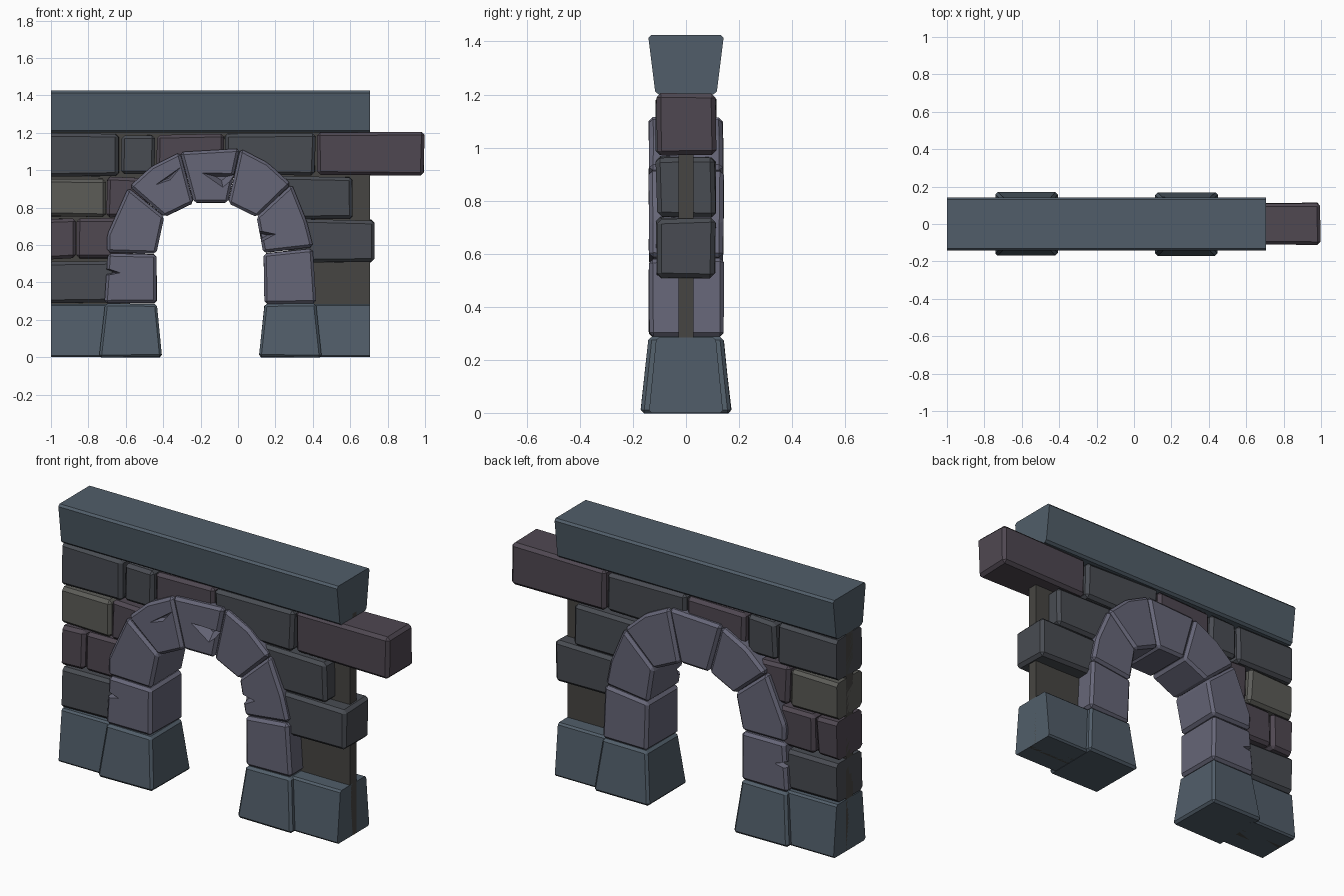
import bpy, bmesh, random
from mathutils import Vector

if "Cube" in bpy.data.objects:
    bpy.data.objects.remove(bpy.data.objects["Cube"])
random.seed(4)


def mat(name, r, g, b):
    m = bpy.data.materials.new(name)
    m.diffuse_color = tuple((c / 255) ** 2.2 for c in (r, g, b)) + (1,)
    m.use_nodes = True
    m.node_tree.nodes["Principled BSDF"].inputs["Base Color"].default_value = m.diffuse_color
    return m


SLATE = mat("slate", 82, 94, 105)
ARCH = mat("arch_stone", 102, 102, 119)
DARK = mat("dark_brick", 74, 77, 83)
PURPLE = mat("purple_brick", 80, 73, 82)
OLIVE = mat("olive_brick", 92, 92, 88)
CORE = mat("core_stone", 72, 71, 68)


def stone(name, loops, material, bevel=0.012, jitter=0.0, clip=None):
    """Join two matching loops into a solid, chamfer it, optionally slice its x ends flat."""
    bm = bmesh.new()
    a, b = [[bm.verts.new(Vector(p) + Vector([random.uniform(-jitter, jitter) for _ in p]))
             for p in loop] for loop in loops]
    n = len(a)
    bm.faces.new(a)
    bm.faces.new(b[::-1])
    for i in range(n):
        j = (i + 1) % n
        bm.faces.new((a[i], b[i], b[j], a[j]))
    bmesh.ops.recalc_face_normals(bm, faces=bm.faces)
    if bevel:
        bmesh.ops.bevel(bm, geom=bm.edges[:], offset=bevel, segments=1,
                        affect='EDGES', profile=0.5, clamp_overlap=True)
    for x, side in clip or ():
        cut = bmesh.ops.bisect_plane(bm, geom=bm.verts[:] + bm.edges[:] + bm.faces[:],
                                     plane_co=(x, 0, 0), plane_no=(side, 0, 0), clear_outer=True)
        edges = [e for e in cut['geom_cut'] if isinstance(e, bmesh.types.BMEdge)]
        bmesh.ops.holes_fill(bm, edges=edges, sides=0)
    bmesh.ops.recalc_face_normals(bm, faces=bm.faces)
    me = bpy.data.meshes.new(name)
    bm.to_mesh(me)
    bm.free()
    me.materials.append(material)
    ob = bpy.data.objects.new(name, me)
    bpy.context.collection.objects.link(ob)
    return ob


def rect(x0, x1, y, z):
    return [(x0, -y, z), (x1, -y, z), (x1, y, z), (x0, y, z)]


def slab(pts, y0, y1):
    return [[(x, y, z) for x, z in pts] for y in (y0, y1)]


ENDS = [(-1, -1), (0.705, 1)]

# Coping and plinth ends
stone("coping", [rect(-1.05, 0.75, 0.115, 1.2), rect(-1.05, 0.75, 0.143, 1.425)], SLATE, 0.012, 0, ENDS)
stone("plinth_left", [rect(-1.05, -0.70, 0.14, 0), rect(-1.05, -0.68, 0.112, 0.285)], SLATE, 0.01, 0, ENDS)
stone("plinth_right", [rect(0.41, 0.75, 0.14, 0), rect(0.39, 0.75, 0.112, 0.285)], SLATE, 0.01, 0, ENDS)

# Flared arch feet
stone("arch_foot_left", [rect(-0.742, -0.407, 0.171, 0), rect(-0.71, -0.435, 0.14, 0.286)], SLATE, 0.013, 0.002)
stone("arch_foot_right", [rect(0.113, 0.448, 0.171, 0), rect(0.142, 0.417, 0.14, 0.286)], SLATE, 0.013, 0.002)

# Thin core wall behind the masonry, following the arch
core = [(-1, 0), (-0.58, 0), (-0.58, 0.55), (-0.48, 0.83), (-0.27, 0.96), (-0.02, 0.96),
        (0.19, 0.83), (0.27, 0.55), (0.28, 0), (0.705, 0), (0.705, 1.225), (-1, 1.225)]
stone("core_wall", slab(core, -0.029, 0.029), CORE, 0)

# Bricks: x0, x1, z0, z1, colour
bricks = [
    (-1.05, -0.635, 0.97, 1.195, DARK), (-0.622, -0.447, 0.975, 1.19, DARK),
    (-0.435, -0.078, 0.97, 1.19, PURPLE), (-0.07, 0.412, 0.975, 1.195, DARK),
    (0.42, 0.995, 0.97, 1.2, PURPLE),
    (-1.05, -0.71, 0.75, 0.955, OLIVE), (-0.70, -0.48, 0.75, 0.96, PURPLE),
    (0.22, 0.61, 0.735, 0.965, DARK),
    (-1.05, -0.87, 0.525, 0.74, PURPLE), (-0.86, -0.56, 0.525, 0.74, PURPLE),
    (0.28, 0.727, 0.51, 0.735, DARK),
    (-1.05, -0.66, 0.29, 0.512, DARK),
]
for i, (x0, x1, z0, z1, m) in enumerate(bricks):
    stone(f"brick_{i + 1}", [rect(x0, x1, 0.11, z0), rect(x0, x1, 0.11, z1)], m,
          0.017, 0.006, [(-1, -1)] if x0 < -1 else None)

# Arch stones between successive joints (outer point, inner point)
outer = [(-0.717, 0.287), (-0.70, 0.556), (-0.585, 0.91), (-0.31, 1.1), (0.013, 1.115),
         (0.288, 0.925), (0.402, 0.585), (0.42, 0.285)]
inner = [(-0.433, 0.287), (-0.433, 0.553), (-0.393, 0.749), (-0.235, 0.824), (-0.054, 0.824),
         (0.1, 0.749), (0.136, 0.556), (0.142, 0.285)]
bulge = {1: (-0.70, 0.65), 2: (-0.46, 1.02), 4: (0.16, 1.04), 5: (0.37, 0.73)}
arch = []
for i in range(7):
    pts = [outer[i]] + ([bulge[i]] if i in bulge else []) + [outer[i + 1], inner[i + 1], inner[i]]
    cx, cz = (sum(p[k] for p in pts) / len(pts) for k in (0, 1))
    pts = [(cx + (x - cx) * 0.99, cz + (z - cz) * 0.99) for x, z in pts]
    arch.append(stone(f"arch_stone_{i + 1}", slab(pts, -0.14, 0.14), ARCH, 0.015, 0.003))

# Cracks: tapering wedges cut from arch stones (stone, triangle, face y, depth y)
cracks = [
    (0, [(-0.76, 0.50), (-0.61, 0.45), (-0.76, 0.42)], -0.17, -0.06),
    (0, [(-0.76, 0.48), (-0.62, 0.43), (-0.76, 0.40)], 0.17, 0.06),
    (3, [(-0.21, 0.99), (0.02, 0.985), (-0.08, 0.90)], -0.15, -0.09),
    (2, [(-0.46, 0.91), (-0.29, 1.03), (-0.36, 0.945)], -0.15, -0.11),
    (5, [(0.08, 0.69), (0.22, 0.66), (0.11, 0.60)], -0.17, -0.07),
]
for k, (i, tri, y0, y1) in enumerate(cracks):
    cx, cz = (sum(p[j] for p in tri) / 3 for j in (0, 1))
    loops = [[(x, y0, z) for x, z in tri],
             [(cx + (x - cx) * 0.25, y1, cz + (z - cz) * 0.25) for x, z in tri]]
    cutter = stone(f"crack_cutter_{k + 1}", loops, ARCH, 0)
    cutter.hide_render = True
    cutter.hide_set(True)
    mod = arch[i].modifiers.new("crack", 'BOOLEAN')
    mod.operation, mod.solver, mod.object = 'DIFFERENCE', 'EXACT', cutter
